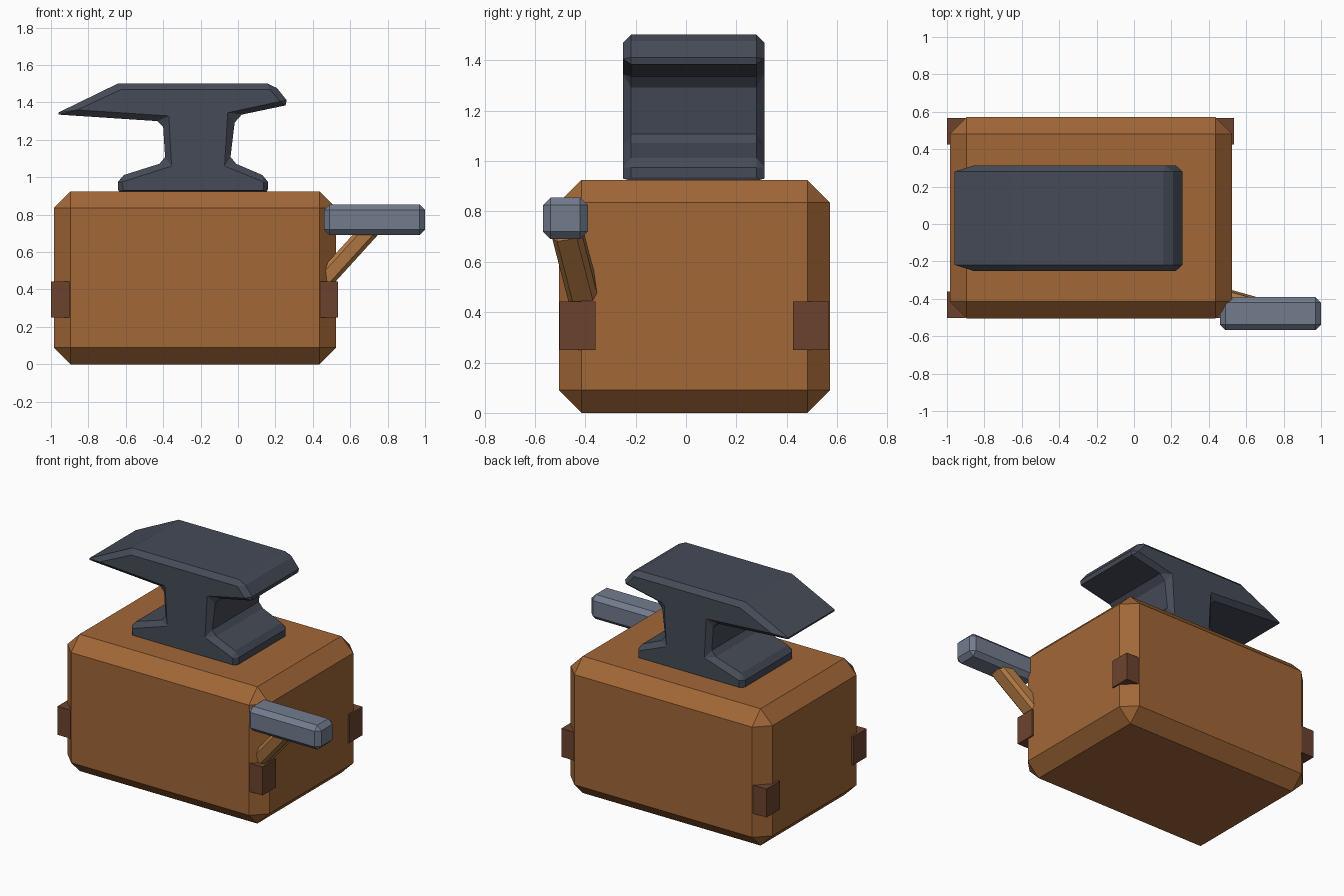
import bpy, bmesh
from mathutils import Vector, Matrix

if "Cube" in bpy.data.objects:
    bpy.data.objects.remove(bpy.data.objects["Cube"])


def material(name, rgb):
    m = bpy.data.materials.new(name)
    m.diffuse_color = (*rgb, 1)
    m.use_nodes = True
    m.node_tree.nodes["Principled BSDF"].inputs["Base Color"].default_value = m.diffuse_color
    return m


WOOD = material("wood", (0.36, 0.135, 0.038))
DARK_WOOD = material("dark_wood", (0.15, 0.055, 0.028))
HANDLE = material("light_wood", (0.46, 0.2, 0.06))
IRON = material("iron", (0.06, 0.07, 0.095))
STEEL = material("steel", (0.17, 0.2, 0.27))


def finish(name, bm, mat):
    bmesh.ops.recalc_face_normals(bm, faces=bm.faces)
    me = bpy.data.meshes.new(name)
    bm.to_mesh(me)
    bm.free()
    me.materials.append(mat)
    ob = bpy.data.objects.new(name, me)
    bpy.context.collection.objects.link(ob)
    return ob


def box(name, lo, hi, mat, bevel=0.0, matrix=None):
    lo, hi = Vector(lo), Vector(hi)
    bm = bmesh.new()
    bmesh.ops.create_cube(bm, size=1)
    for v in bm.verts:
        v.co = (lo + hi) / 2 + v.co * (hi - lo)
    if bevel:
        bmesh.ops.bevel(bm, geom=bm.edges[:], offset=bevel, segments=1,
                        affect='EDGES', profile=0.5)
    if matrix:
        bm.transform(matrix)
    return finish(name, bm, mat)


# wooden block
box("block", (-0.985, -0.505, 0), (0.525, 0.572, 0.925), WOOD, 0.09)

# corner brackets
for sx, x in (("left", -1.0), ("right", 0.435)):
    for sy, y in (("front", -0.502), ("back", 0.425)):
        box(f"bracket_{sy}_{sx}", (x, y, 0.25), (x + 0.1, y + 0.142, 0.442), DARK_WOOD)

# anvil: each corner is a chamfer (two outer points) plus one inset point on the flat side
corners = [
    ((-0.635, 0.922), (-0.642, 0.935), (-0.615, 0.93)),
    ((-0.642, 0.975), (-0.61, 1.012), (-0.617, 0.975)),
    ((-0.42, 1.072), (-0.39, 1.108), (-0.355, 1.06)),
    ((-0.4, 1.268), (-0.43, 1.3), (-0.37, 1.328)),
    ((-0.96, 1.335), (-0.96, 1.346), (-0.86, 1.36)),
    ((-0.64, 1.502), (-0.637, 1.502), (-0.622, 1.47)),
    ((0.155, 1.502), (0.208, 1.477), (0.17, 1.47)),
    ((0.26, 1.412), (0.254, 1.384), (0.225, 1.405)),
    ((0.02, 1.335), (-0.018, 1.292), (-0.055, 1.345)),
    ((-0.04, 1.108), (-0.01, 1.072), (-0.072, 1.06)),
    ((0.13, 1.012), (0.16, 0.975), (0.137, 0.975)),
    ((0.16, 0.935), (0.153, 0.922), (0.135, 0.93)),
]
outer = [p for a, b, c in corners for p in (a, b)]
inner = [c for a, b, c in corners for _ in range(2)]
bm = bmesh.new()
rings = [[bm.verts.new((x, y, z)) for x, z in prof]
         for prof, y in ((inner, -0.25), (outer, -0.218), (outer, 0.28), (inner, 0.312))]
n = len(outer)
for r, s in zip(rings, rings[1:]):
    for i in range(n):
        j = (i + 1) % n
        bm.faces.new((r[i], r[j], s[j], s[i]))
bm.faces.new(rings[0])
bm.faces.new(rings[-1])
bmesh.ops.remove_doubles(bm, verts=bm.verts, dist=0.0005)
finish("anvil", bm, IRON)

# hammer head and slanted handle driven into the block
box("hammer_head", (0.46, -0.568, 0.69), (1.0, -0.39, 0.855), STEEL, 0.03)
top, end = Vector((0.72, -0.476, 0.735)), Vector((0.37, -0.377, 0.35))
axis = (top - end).normalized()
side = Vector((0, 1, 0)).cross(axis).normalized()
depth = axis.cross(side)
frame = Matrix((side, depth, axis)).transposed().to_4x4()
frame.translation = end
box("hammer_handle", (-0.05, -0.06, 0), (0.05, 0.06, (top - end).length),
    HANDLE, 0.02, frame)
